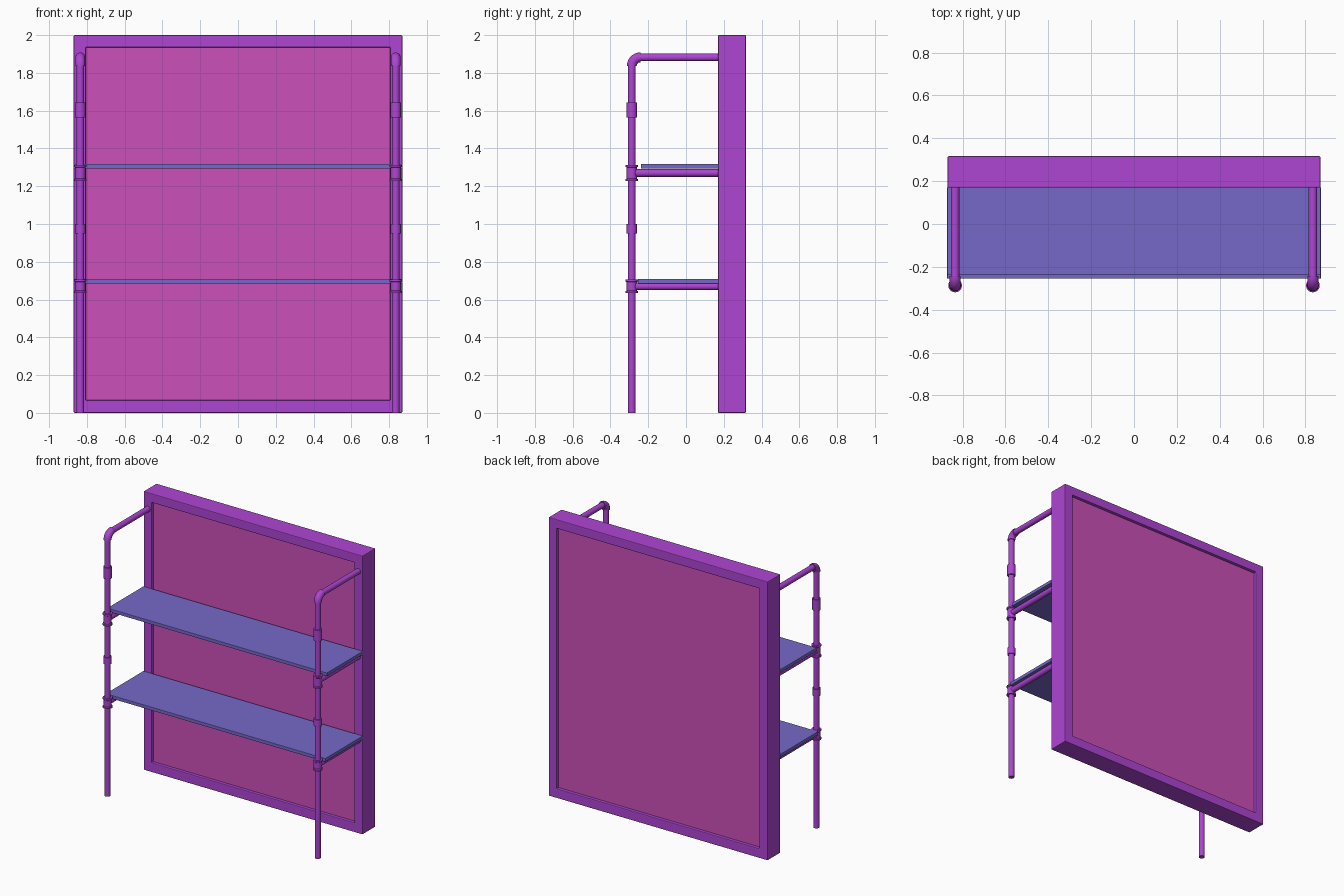
import bpy, bmesh
from math import pi, sin, cos
from mathutils import Matrix, Vector

if "Cube" in bpy.data.objects:
    bpy.data.objects.remove(bpy.data.objects["Cube"])


def material(name, color):
    m = bpy.data.materials.new(name)
    m.diffuse_color = (*color, 1)
    m.use_nodes = True
    m.node_tree.nodes["Principled BSDF"].inputs["Base Color"].default_value = m.diffuse_color
    return m


PURPLE = material("purple_metal", (0.42, 0.06, 0.65))
PINK = material("pink_board", (0.60, 0.08, 0.48))
BLUE = material("blue_shelf", (0.18, 0.14, 0.58))


def finish(name, bm, mat, bevel=0, smooth=False):
    bmesh.ops.recalc_face_normals(bm, faces=bm.faces)
    me = bpy.data.meshes.new(name)
    bm.to_mesh(me)
    bm.free()
    me.materials.append(mat)
    ob = bpy.data.objects.new(name, me)
    bpy.context.collection.objects.link(ob)
    if bevel:
        b = ob.modifiers.new("soft_edges", 'BEVEL')
        b.width, b.segments = bevel, 2
    if smooth:
        bpy.ops.object.select_all(action='DESELECT')
        ob.select_set(True)
        bpy.context.view_layer.objects.active = ob
        bpy.ops.object.shade_smooth_by_angle(angle=0.6)
    return ob


def box(name, lo, hi, mat, bevel=0):
    lo, hi = Vector(lo), Vector(hi)
    bm = bmesh.new()
    bmesh.ops.create_cube(bm, size=1, matrix=Matrix.Translation((lo + hi) / 2)
                          @ Matrix.Diagonal((*(hi - lo), 1)))
    return finish(name, bm, mat, bevel)


def sweep(name, stations, mat, sides=24):
    """Round tube in the x = const plane; stations are (x, y, z, angle, radius)."""
    bm = bmesh.new()
    rings = []
    for x, y, z, a, r in stations:
        side = Vector((0, -sin(a), cos(a)))
        rings.append([bm.verts.new(Vector((x, y, z)) + r * (cos(t) * Vector((1, 0, 0)) + sin(t) * side))
                      for t in (2 * pi * i / sides for i in range(sides))])
    for a, b in zip(rings, rings[1:]):
        for i in range(sides):
            j = (i + 1) % sides
            bm.faces.new((a[i], a[j], b[j], b[i]))
    bm.faces.new(rings[0])
    bm.faces.new(rings[-1])
    return finish(name, bm, mat, smooth=True)


def vertical(name, x, profile):
    return sweep(name, [(x, POST_Y, z, pi / 2, r) for z, r in profile], PURPLE)


def rail(name, x, z, profile):
    return sweep(name, [(x, y, z, 0, r) for y, r in profile], PURPLE)


# Back frame: rectangular ring
bm = bmesh.new()
rects = [(0.87, 0, 2, 0.17), (0.805, 0.068, 1.935, 0.17),
         (0.805, 0.068, 1.935, 0.317), (0.87, 0, 2, 0.317)]
loops = [[bm.verts.new(p) for p in ((-w, y, b), (w, y, b), (w, y, t), (-w, y, t))]
         for w, b, t, y in rects]
for k in range(4):
    a, b = loops[k], loops[(k + 1) % 4]
    for i in range(4):
        j = (i + 1) % 4
        bm.faces.new((a[i], a[j], b[j], b[i]))
finish("back_frame", bm, PURPLE, bevel=0.005)

# Board recessed in the frame
box("back_board", (-0.81, 0.192, 0.063), (0.81, 0.295, 1.94), PINK)

# Shelves
box("upper_shelf", (-0.872, -0.238, 1.293), (0.872, 0.172, 1.317), BLUE, 0.002)
box("lower_shelf", (-0.872, -0.255, 0.685), (0.872, 0.172, 0.709), BLUE, 0.002)

# Pipe posts, couplings, tees, rails
POST_Y = -0.287
TOP_Z = 1.882
BEND = 0.045
for side, x in (("left", -0.835), ("right", 0.835)):
    vertical(side + "_post", x, [(0, 0.02), (1.84, 0.02)])
    rail(side + "_top_rail", x, TOP_Z, [(-0.25, 0.02), (0.18, 0.02)])

    arc = [(x, POST_Y + BEND - BEND * cos(t), TOP_Z - BEND + BEND * sin(t), pi / 2 - t, 0.026)
           for t in (pi / 2 * i / 8 for i in range(9))]
    sweep(side + "_elbow", arc, PURPLE)

    for label, z, h, r in (("upper", 1.604, 0.04, 0.028), ("lower", 0.975, 0.025, 0.027)):
        vertical(f"{side}_{label}_coupling", x, [(z - h, r), (z + h, r)])

    for label, z, h in (("upper", 1.27, 0.043), ("lower", 0.67, 0.036)):
        vertical(f"{side}_{label}_tee", x, [(z - h, 0.032), (z - h + 0.01, 0.032), (z - h + 0.014, 0.027),
                                            (z + h - 0.014, 0.027), (z + h - 0.01, 0.032), (z + h, 0.032)])
        rail(f"{side}_{label}_rail", x, z, [(POST_Y, 0.02), (0.18, 0.02)])
